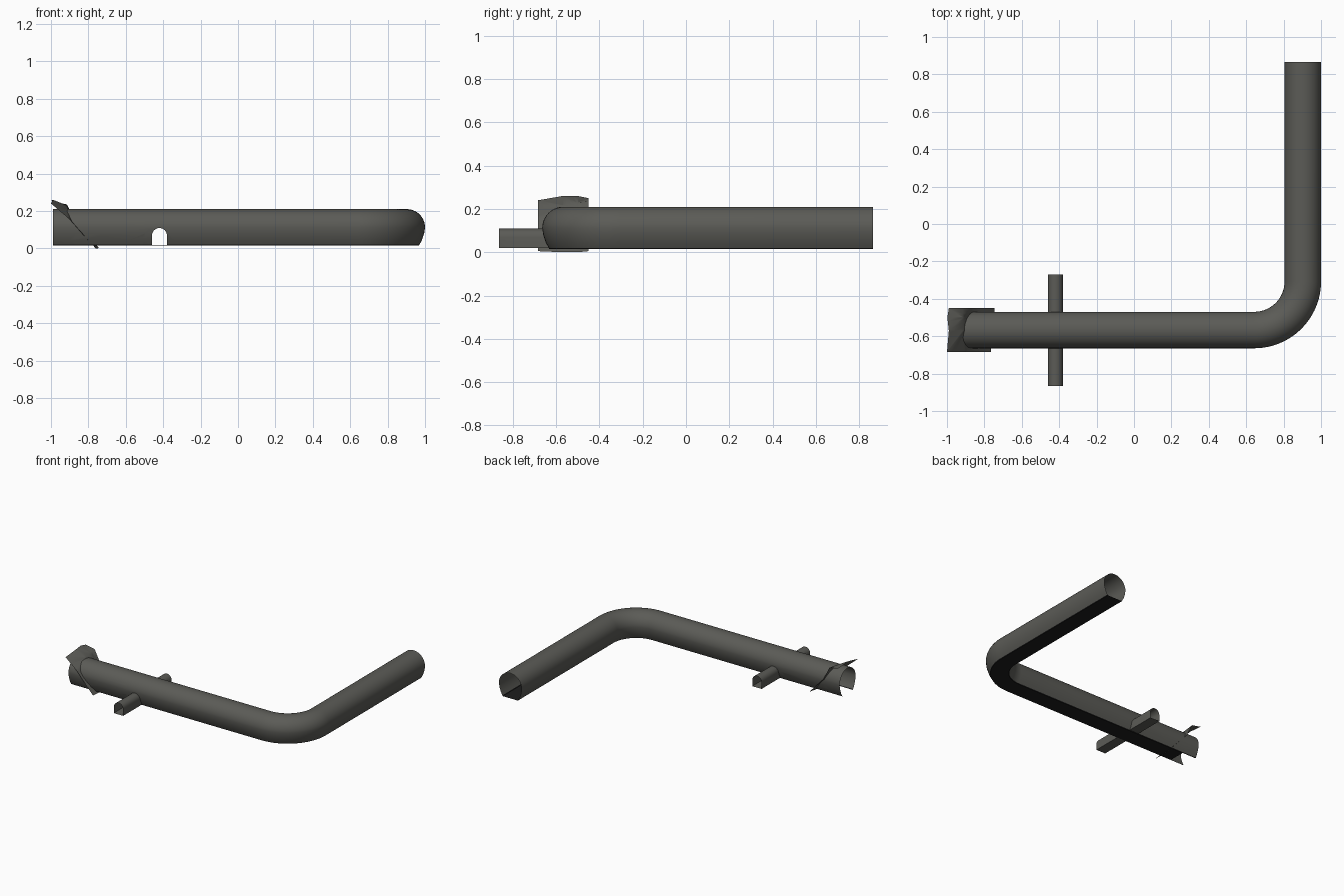
import bpy, bmesh, math
from mathutils import Vector

if "Cube" in bpy.data.objects:
    bpy.data.objects.remove(bpy.data.objects["Cube"])


def flat(name, rgb):
    m = bpy.data.materials.new(name)
    m.diffuse_color = (*rgb, 1)
    m.use_nodes = True
    m.node_tree.nodes["Principled BSDF"].inputs["Base Color"].default_value = m.diffuse_color
    return m


stone = flat("dark_grey_stone", (0.105, 0.105, 0.094))
ballast = flat("near_black_floor", (0.012, 0.012, 0.012))

CY = -0.567          # centre line of the long tunnel
CX = -0.42           # centre line of the cross passage
FLOOR_Z = 0.0205     # everything below this in the main tunnel is floor


def horseshoe():
    """Main tunnel section: (offset, z), counter-clockwise, floor is the last edge."""
    r, zc = 0.0975, 0.1125
    side = [(0.065, 0.015), (0.068, 0.0205), (0.081, 0.045), (0.093, 0.08)]
    arc = [(r * math.cos(math.pi * i / 20), zc + r * math.sin(math.pi * i / 20)) for i in range(21)]
    return side + arc + [(-u, z) for u, z in reversed(side)]


def small_arch():
    """Cross passage section with straight walls and a round crown."""
    r, zc = 0.04, 0.069
    pts = [(r, 0.019)]
    pts += [(r * math.cos(math.pi * i / 12), zc + r * math.sin(math.pi * i / 12)) for i in range(13)]
    return pts + [(-r, 0.019)]


def sweep(section, path):
    """Sweep a closed section along a list of (x, y, side_x, side_y)."""
    bm = bmesh.new()
    rings = [[bm.verts.new((x + sx * u, y + sy * u, z)) for u, z in section] for x, y, sx, sy in path]
    n = len(section)
    for a, b in zip(rings, rings[1:]):
        for i in range(n):
            j = (i + 1) % n
            bm.faces.new((a[i], a[j], b[j], b[i]))
    return bm


def carve(bm, section, origin, side):
    """Remove the part of an open surface lying inside an endless convex section."""
    inside = list(bm.faces)
    pts = [Vector(origin) + Vector(side) * u + Vector((0, 0, z)) for u, z in section]
    mid = sum(pts, Vector()) / len(pts)
    along = Vector(side).cross(Vector((0, 0, 1)))
    order = list(range(len(pts)))
    order = order[-1:] + order[:-1]
    for i in order:
        a, b = pts[i], pts[(i + 1) % len(pts)]
        no = (b - a).cross(along).normalized()
        if no.dot(mid - a) > 0:
            no = -no
        if not inside:
            return
        geom = set(inside)
        for f in inside:
            geom.update(f.edges)
            geom.update(f.verts)
        res = bmesh.ops.bisect_plane(bm, geom=list(geom), dist=1e-6, plane_co=a, plane_no=no)
        inside = [f for f in res["geom"] if isinstance(f, bmesh.types.BMFace)
                  and no.dot(f.calc_center_median() - a) < 0]
    bmesh.ops.delete(bm, geom=inside, context='FACES')


def finish(bm, name, angle=35):
    bmesh.ops.recalc_face_normals(bm, faces=bm.faces)
    me = bpy.data.meshes.new(name)
    bm.to_mesh(me)
    bm.free()
    me.materials.append(stone)
    me.materials.append(ballast)
    ob = bpy.data.objects.new(name, me)
    bpy.context.collection.objects.link(ob)
    bpy.ops.object.select_all(action='DESELECT')
    ob.select_set(True)
    bpy.context.view_layer.objects.active = ob
    bpy.ops.object.shade_smooth_by_angle(angle=math.radians(angle))
    return ob


# Main tunnel: straight run, quarter bend, straight run
R, bx = 0.26, 0.6425
path = [(x, CY, 0, -1) for x in (-0.99, -0.87, -0.74, -0.5, -0.34, 0.1)]
for i in range(25):
    t = math.pi / 2 * i / 24
    path.append((bx + R * math.sin(t), CY + R - R * math.cos(t), math.sin(t), -math.cos(t)))
path.append((bx + R, 0.865, 1, 0))
tube = sweep(horseshoe(), path)
# the floor stops short of the sloped portal end
bmesh.ops.delete(tube, context='FACES', geom=[
    f for f in tube.faces
    if f.calc_center_median().x < -0.87 and f.calc_center_median().z < 0.016])
carve(tube, small_arch(), (CX, 0, 0), (1, 0, 0))
# dark floor and kerb
for f in tube.faces:
    if max(v.co.z for v in f.verts) < FLOOR_Z + 1e-4:
        f.material_index = 1
finish(tube, "main_tunnel")

# Cross passage, open where it meets the main tunnel
cross = sweep(small_arch(), [(CX, -0.865, 1, 0), (CX, -0.27, 1, 0)])
carve(cross, horseshoe(), (0, CY, 0), (0, 1, 0))
finish(cross, "cross_passage")

# Sloped portal sheet, cut open for the tunnel
rows = [
    (-0.685, [(-1.0, 0.24), (-0.9, 0.155), (-0.83, 0.075), (-0.765, 0.005)]),
    (-0.57, [(-0.99, 0.26), (-0.91, 0.215), (-0.84, 0.10), (-0.76, 0.0)]),
    (-0.50, [(-0.998, 0.26), (-0.915, 0.23), (-0.85, 0.11), (-0.75, 0.0)]),
    (-0.45, [(-0.99, 0.25), (-0.915, 0.235), (-0.865, 0.135), (-0.745, 0.005)]),
]
sheet = bmesh.new()
grid = [[sheet.verts.new((x, y, z)) for x, z in pts] for y, pts in rows]
for a, b in zip(grid, grid[1:]):
    for i in range(3):
        sheet.faces.new((a[i], a[i + 1], b[i + 1], b[i]))
bmesh.ops.triangulate(sheet, faces=sheet.faces[:])
carve(sheet, horseshoe(), (0, CY, 0), (0, 1, 0))
finish(sheet, "portal_slope", 60)
